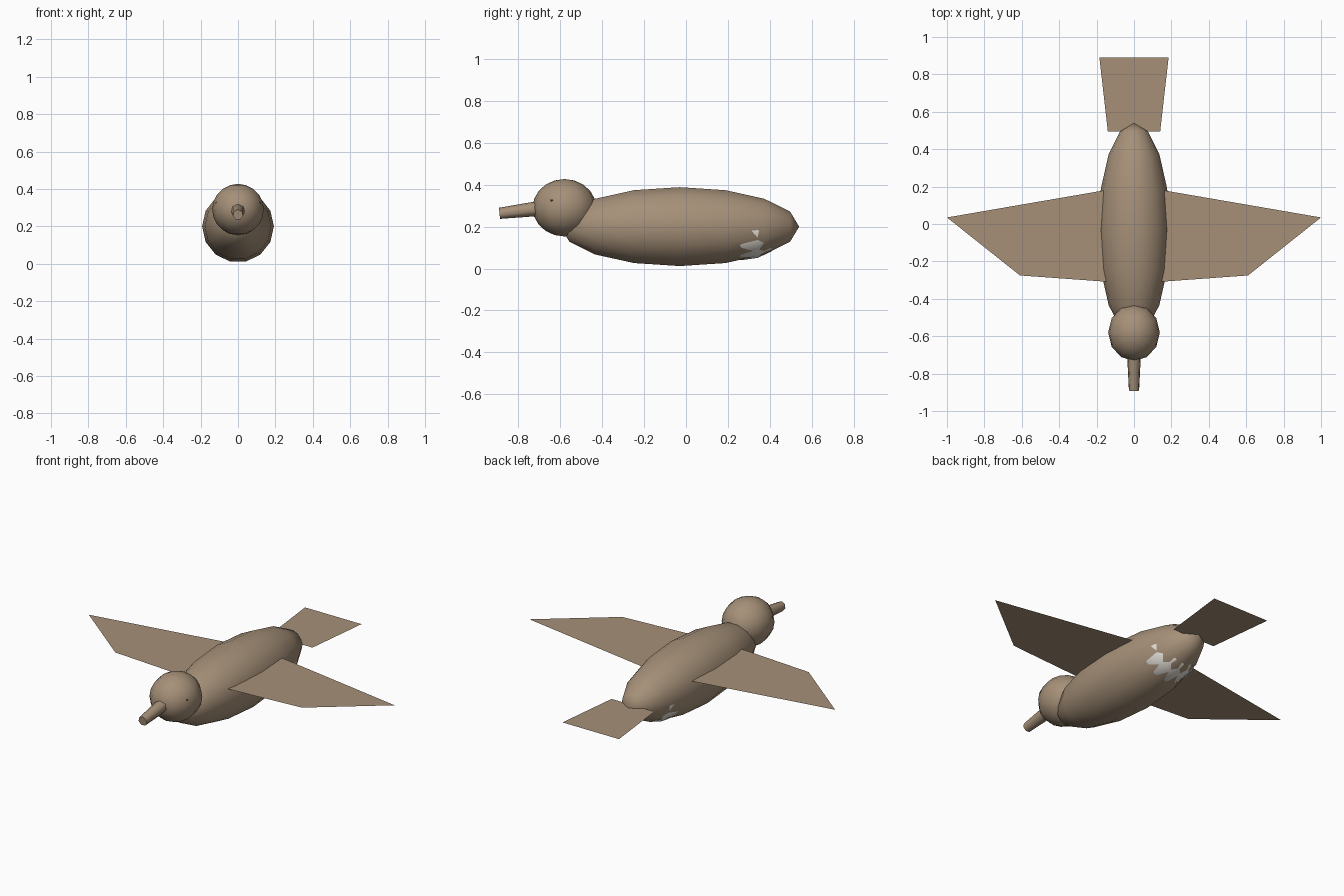
import bpy
import math
from mathutils import Vector

if "Cube" in bpy.data.objects:
    bpy.data.objects.remove(bpy.data.objects["Cube"])


def material(name, rgb):
    m = bpy.data.materials.new(name)
    m.diffuse_color = (*rgb, 1.0)
    m.use_nodes = True
    m.node_tree.nodes["Principled BSDF"].inputs["Base Color"].default_value = m.diffuse_color
    return m


BROWN = material("feather_brown", (0.38, 0.28, 0.19))
PALE = material("belly_pale", (0.80, 0.76, 0.70))
DARK = material("eye_dark", (0.03, 0.025, 0.02))


def ellipsoid(name, centre, radii, mat, segments, rings, along_y=False):
    """Smooth-shaded sphere stretched to radii (x, y, z); poles on z or y."""
    bpy.ops.mesh.primitive_uv_sphere_add(segments=segments, ring_count=rings, radius=1)
    ob = bpy.context.object
    ob.name = name
    for v in ob.data.vertices:
        x, y, z = v.co
        if along_y:  # a vertex of each ring points straight down
            x, y, z = y, z, -x
        else:
            x, y = y, -x
        v.co = (x * radii[0], y * radii[1], z * radii[2])
    if along_y:
        ob.data.flip_normals()
    # keep the normals pointing outwards
    p = ob.data.polygons[len(ob.data.polygons) // 2]
    if p.normal.dot(p.center) < 0:
        ob.data.flip_normals()
    ob.location = centre
    ob.data.materials.append(mat)
    bpy.ops.object.shade_smooth()
    return ob


def sheet(name, outline, z):
    """Single flat face at height z."""
    me = bpy.data.meshes.new(name)
    me.from_pydata([(x, y, z) for x, y in outline], [], [range(len(outline))])
    ob = bpy.data.objects.new(name, me)
    bpy.context.collection.objects.link(ob)
    me.materials.append(BROWN)
    if me.polygons[0].normal.z < 0:
        me.flip_normals()
    return ob


# Body, belly patch and head
ellipsoid("body", (0, -0.03, 0.2), (0.192, 0.57, 0.193), BROWN, 14, 8, along_y=True)
ellipsoid("belly_patch", (0, 0.265, 0.18), (0.152, 0.2, 0.14), PALE, 12, 8, along_y=True)
ellipsoid("head", (0, -0.58, 0.29), (0.138, 0.152, 0.137), BROWN, 12, 10)

# Beak: tapered tube from inside the head to the tip
base, tip = Vector((0, -0.64, 0.292)), Vector((0, -0.89, 0.262))
axis = tip - base
bpy.ops.mesh.primitive_cone_add(vertices=7, radius1=0.041, radius2=0.028,
                                depth=axis.length, location=(base + tip) / 2)
beak = bpy.context.object
beak.name = "beak"
beak.rotation_euler = axis.to_track_quat('Z', 'Y').to_euler()
beak.data.materials.append(BROWN)
bpy.ops.object.shade_smooth_by_angle(angle=math.radians(60))

# Wings and eyes, one per side
wing = [(0.1, 0.19), (0.1, -0.312), (0.61, -0.275), (1.0, 0.035)]
for side, s in (("left", -1), ("right", 1)):
    sheet(side + "_wing", [(s * x, y) for x, y in wing], 0.27)
    ellipsoid(side + "_eye", (s * 0.113, -0.64, 0.325), (0.008, 0.008, 0.006), DARK, 8, 6)

# Tail
sheet("tail", [(-0.14, 0.495), (0.14, 0.495), (0.185, 0.89), (-0.185, 0.89)], 0.205)
